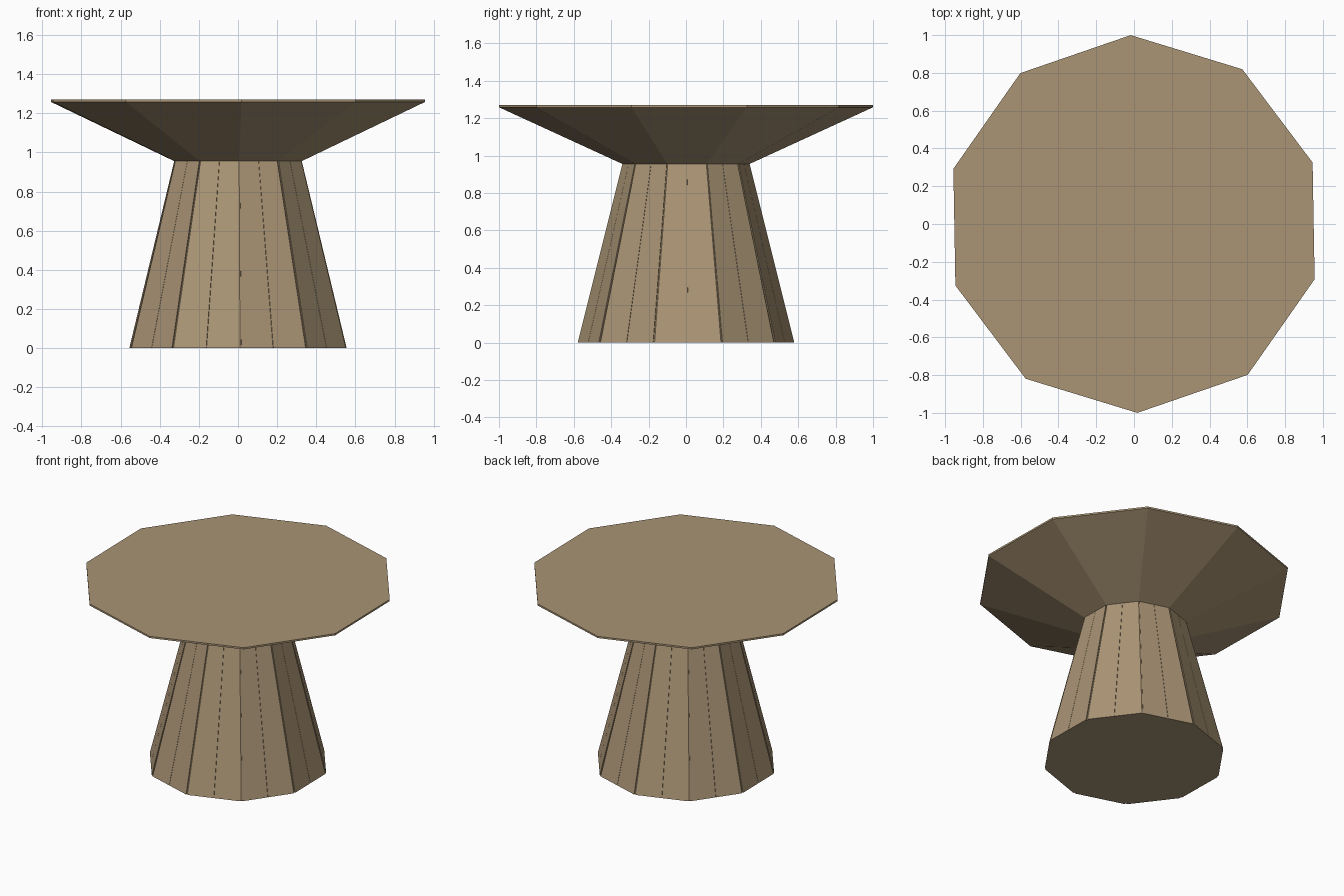
import bpy, bmesh, math
from mathutils import Vector

if "Cube" in bpy.data.objects:
    bpy.data.objects.remove(bpy.data.objects["Cube"])

N = 10
TURN = math.radians(91)

wood = bpy.data.materials.new("warm wood")
wood.diffuse_color = (0.40, 0.298, 0.178, 1)
wood.use_nodes = True
wood.node_tree.nodes["Principled BSDF"].inputs["Base Color"].default_value = wood.diffuse_color


def corner(i, r, z):
    a = TURN + 2 * math.pi * i / N
    return Vector((r * math.cos(a), r * math.sin(a), z))


def finish(name, bm):
    bmesh.ops.recalc_face_normals(bm, faces=bm.faces)
    me = bpy.data.meshes.new(name)
    bm.to_mesh(me)
    bm.free()
    me.materials.append(wood)
    ob = bpy.data.objects.new(name, me)
    bpy.context.collection.objects.link(ob)


def stack(name, profile):
    """Closed ten-sided solid through (radius, height) rings."""
    bm = bmesh.new()
    rings = [[bm.verts.new(corner(i, r, z)) for i in range(N)] for r, z in profile]
    bm.faces.new(rings[0])
    bm.faces.new(rings[-1])
    for a, b in zip(rings, rings[1:]):
        for i in range(N):
            j = (i + 1) % N
            bm.faces.new((a[i], a[j], b[j], b[i]))
    finish(name, bm)


# Flared table top with a thin rim
stack("table_top", [(0.34, 0.955), (1.0, 1.258), (1.0, 1.27)])

# Tapered core of the pedestal, seen in the grooves
stack("pedestal_core", [(0.574, 0.0), (0.334, 0.956)])

# Two slats per side, leaving grooves at the corners and hairline seams between
bm = bmesh.new()
for i in range(N):
    for f0, f1 in ((0.02, 0.497), (0.503, 0.98)):
        rows = []
        for r, z in ((0.571, 0.0), (0.581, 0.0), (0.341, 0.956), (0.331, 0.956)):
            p, q = corner(i, r, z), corner(i + 1, r, z)
            rows.append([bm.verts.new(p.lerp(q, f)) for f in (f0, f1)])
        for k in range(4):
            a, b = rows[k], rows[(k + 1) % 4]
            bm.faces.new((a[0], a[1], b[1], b[0]))
        bm.faces.new([row[0] for row in rows])
        bm.faces.new([row[1] for row in rows])
finish("pedestal_slats", bm)
